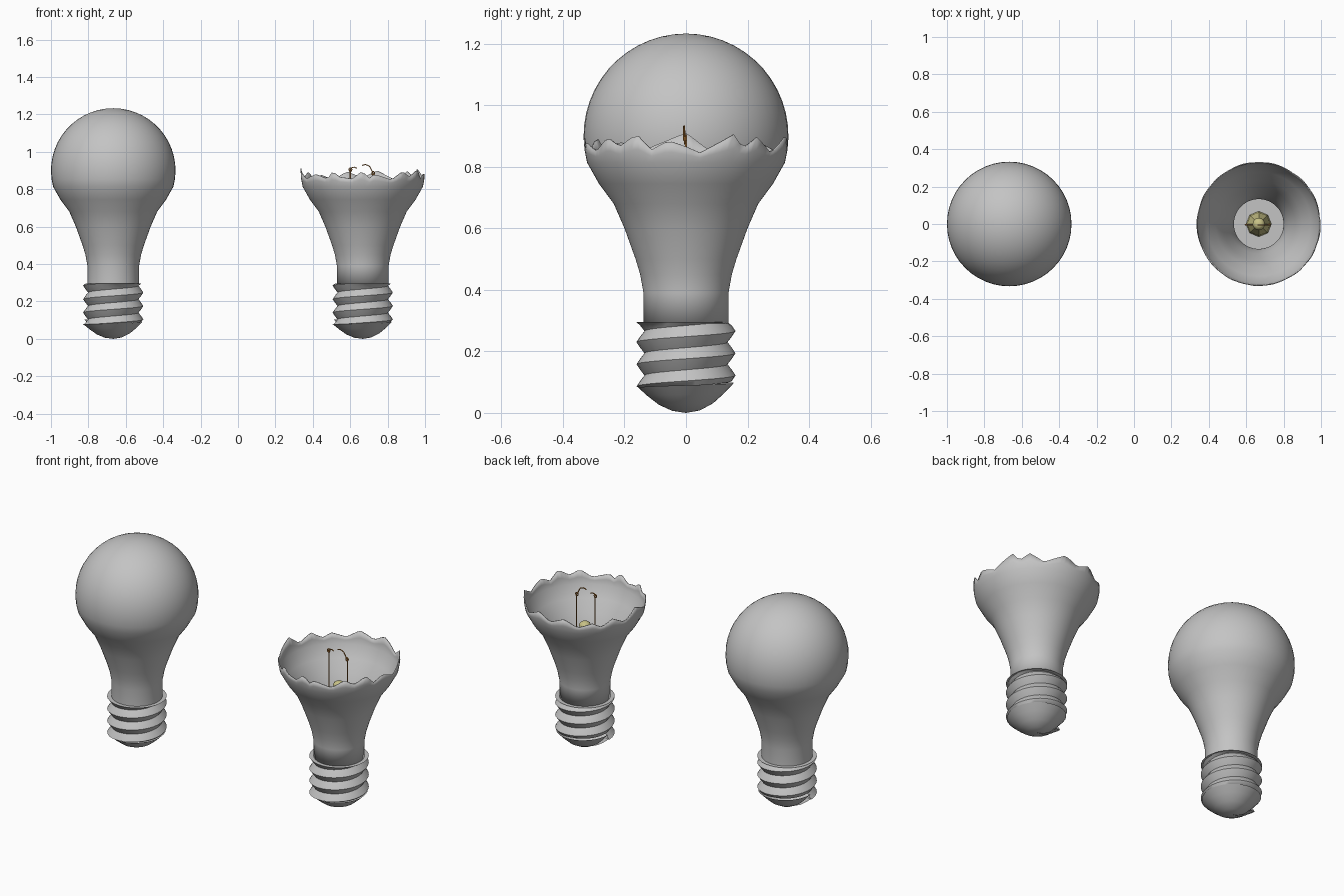
import bpy, bmesh
from math import sin, cos, tau, radians, pi

cube = bpy.data.objects.get("Cube")
if cube:
    bpy.data.objects.remove(cube)


def material(name, rgb):
    m = bpy.data.materials.new(name)
    m.use_nodes = True
    m.diffuse_color = (*rgb, 1)
    m.node_tree.nodes["Principled BSDF"].inputs["Base Color"].default_value = (*rgb, 1)
    return m


GREY = material("light grey", (0.55, 0.55, 0.55))
COPPER = material("copper", (0.42, 0.17, 0.03))
KHAKI = material("pale khaki", (0.58, 0.54, 0.24))


def grid_object(name, rows, mat, x, smooth=35):
    """Skin a list of vertex rows, merging seams and poles."""
    bm = bmesh.new()
    vs = [[bm.verts.new(p) for p in row] for row in rows]
    for a, b in zip(vs, vs[1:]):
        for i in range(len(a) - 1):
            bm.faces.new((a[i], a[i + 1], b[i + 1], b[i]))
    bmesh.ops.remove_doubles(bm, verts=bm.verts, dist=0.0004)
    bmesh.ops.recalc_face_normals(bm, faces=bm.faces)
    me = bpy.data.meshes.new(name)
    bm.to_mesh(me)
    bm.free()
    me.materials.append(mat)
    ob = bpy.data.objects.new(name, me)
    ob.location.x = x
    bpy.context.collection.objects.link(ob)
    bpy.ops.object.select_all(action="DESELECT")
    ob.select_set(True)
    bpy.context.view_layer.objects.active = ob
    if smooth:
        bpy.ops.object.shade_smooth_by_angle(angle=radians(smooth))
    return ob


def ring(r, z, n):
    return [(r * cos(tau * i / n), r * sin(tau * i / n), z) for i in range(n + 1)]


def lathe(name, profile, mat, x, n=32, smooth=35):
    return grid_object(name, [ring(r, z, n) for r, z in profile], mat, x, smooth)


def lerp(points, t):
    """Piecewise linear lookup in (key, value) pairs."""
    for (a, u), (b, v) in zip(points, points[1:]):
        if a <= t <= b:
            return u + (v - u) * (t - a) / (b - a)
    return points[-1][1]


# Glass outline: neck, shoulder, then a sphere
R, CZ = 0.333, 0.9
neck = [(0.138, 0.29), (0.138, 0.39), (0.149, 0.45), (0.164, 0.5), (0.2, 0.6),
        (0.235, 0.68), (0.283, 0.745)]
ball = [(R * cos(radians(a)), CZ + R * sin(radians(a))) for a in range(-15, 91, 7)]
outline = neck + ball + [(0, CZ + R)]

# Height of the broken edge by angle in degrees
edge = [(0, .865), (8, .845), (28, .905), (34, .86), (44, .895), (57, .845), (77, .9),
        (90, .86), (105, .895), (118, .85), (132, .875), (141, .85), (152, .89),
        (166, .85), (180, .91), (204, .855), (221, .88), (235, .855), (241, .895),
        (248, .865), (260, .855), (270, .9), (275, .855), (281, .88), (298, .85),
        (310, .895), (319, .865), (331, .905), (340, .855), (350, .885), (360, .865)]


def broken_glass(x):
    n = 90
    by_height = [(z, r) for r, z in outline]
    low = [p for p in outline if p[1] < 0.82]
    rows = [ring(r, z, n) for r, z in low]
    for t in (0.5, 1):
        row = []
        for i in range(n + 1):
            a = tau * i / n
            z = low[-1][1] + t * (lerp(edge, 360 * i / n) - low[-1][1])
            r = lerp(by_height, z)
            row.append((r * cos(a), r * sin(a), z))
        rows.append(row)
    ob = grid_object("broken_glass", rows, GREY, x)
    shell = ob.modifiers.new("thickness", "SOLIDIFY")
    shell.thickness = 0.005
    shell.offset = -1


def screw_base(x):
    # Helical thread, clipped flat at the top and run out at the bottom
    n, pitch, top = 32, 0.072, 0.295
    radii = (0.135, 0.149, 0.161, 0.149)
    rows = []
    for j in range(-2, 18):
        row = []
        for i in range(n + 1):
            a = tau * i / n - pi
            z = 0.068 + pitch * (j / 4 + i / n)
            low = 0.075 + 0.03 * i / n
            r = radii[(j + 2) % 4]
            row.append((r * cos(a), r * sin(a), min(max(z, low), top)))
        rows.append(row)
    grid_object("screw_thread", rows, GREY, x, 50)
    # Rounded contact, its rim following the thread
    tip = [(0.156, 0.075), (0.125, 0.05), (0.088, 0.024), (0.045, 0.006), (0, 0)]
    rows = []
    for r, z in tip:
        row = []
        for i in range(n + 1):
            a = tau * i / n - pi
            row.append((r * cos(a), r * sin(a), z + 0.03 * i / n * (r / 0.156) ** 2))
        rows.append(row)
    grid_object("base_contact", rows, GREY, x, 50)
    lathe("base_cap", [(0.14, top), (0, top)], GREY, x)


def wire(name, points, radius, x):
    cu = bpy.data.curves.new(name, "CURVE")
    cu.dimensions = "3D"
    cu.bevel_depth = radius
    cu.bevel_resolution = 1
    cu.use_fill_caps = True
    sp = cu.splines.new("POLY")
    sp.points.add(len(points) - 1)
    for p, (px, py, pz) in zip(sp.points, points):
        p.co = (px, py, pz, 1)
    cu.materials.append(COPPER)
    ob = bpy.data.objects.new(name, cu)
    ob.location.x = x
    bpy.context.collection.objects.link(ob)


def filament_mount(x, broken):
    # Tapered stem with a bead on top
    lathe("stem", [(0.068, 0.295), (0.062, 0.36), (0.026, 0.5), (0.018, 0.7)], KHAKI, x, 8, 0)
    bead = [(0.033 * cos(radians(a)), 0.715 + 0.024 * sin(radians(a))) for a in range(-90, 91, 30)]
    lathe("stem_bead", bead, KHAKI, x, 12, 40)
    # Support wires with small end loops
    for side, px, top in (("right", -0.066, 0.905), ("left", 0.056, 0.885)):
        wire(side + "_support_wire", [(px, 0, 0.295), (px, 0, top)], 0.004, x)
        loop = [(px + 0.008 * cos(tau * i / 8), -0.004, top + 0.01 * sin(tau * i / 8))
                for i in range(9)]
        wire(side + "_wire_loop", loop, 0.003, x)
    # Filament, snapped in two on the broken bulb
    right = [(-0.066, -0.006, 0.905), (-0.058, -0.006, 0.915), (-0.045, -0.006, 0.918),
             (-0.032, -0.006, 0.912)]
    left = [(-0.005, -0.006, 0.927), (0.015, -0.006, 0.932), (0.035, -0.006, 0.924),
            (0.046, -0.006, 0.905), (0.056, -0.006, 0.885)]
    if broken:
        wire("filament_right", right, 0.003, x)
        wire("filament_left", left, 0.003, x)
    else:
        wire("filament", right + left, 0.003, x)


# Whole bulb on the right, broken bulb on the left
for x, broken in ((-0.667, False), (0.667, True)):
    screw_base(x)
    filament_mount(x, broken)
    if broken:
        broken_glass(x)
    else:
        lathe("whole_glass", outline, GREY, x, 48)
